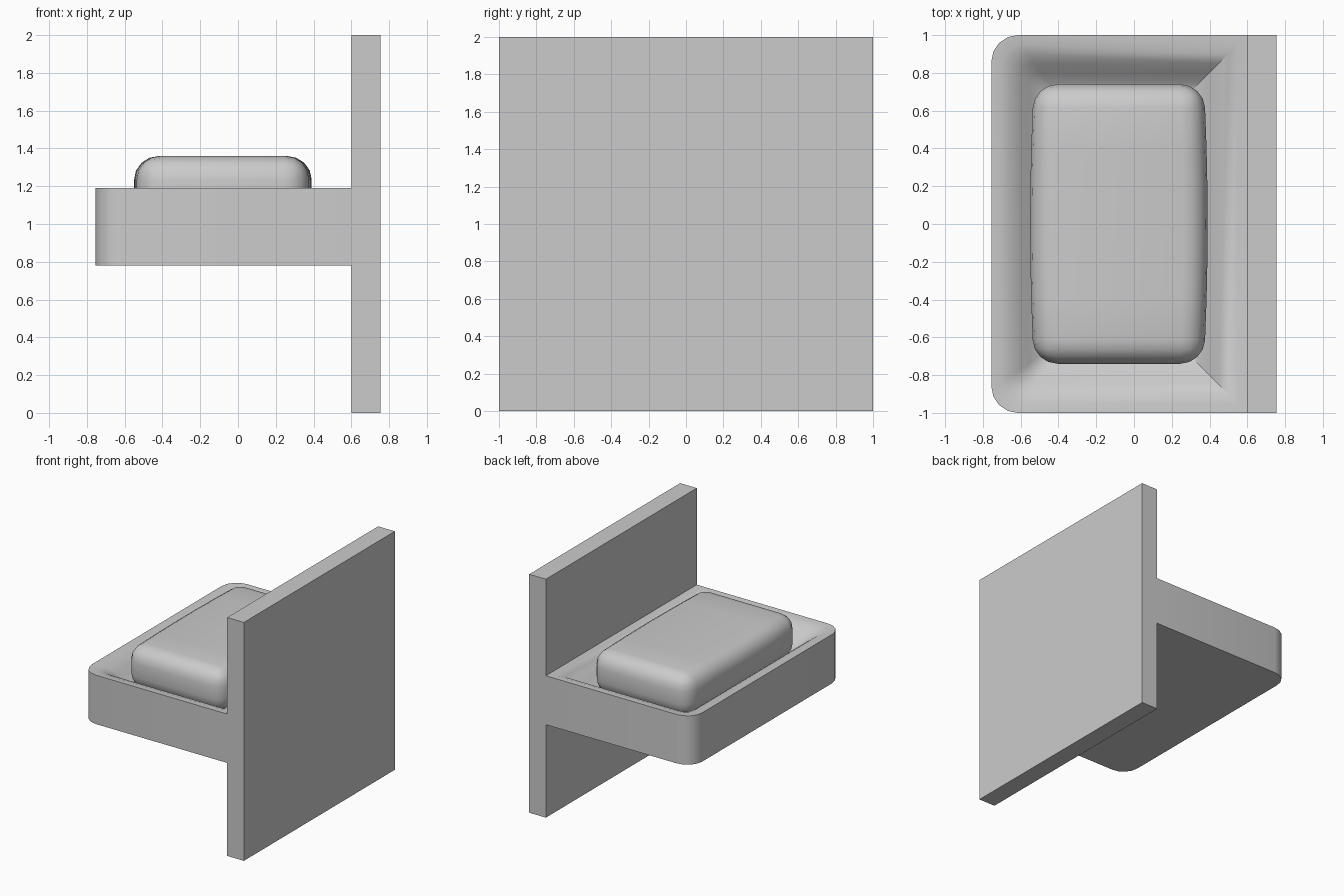
import bpy, bmesh, math

if "Cube" in bpy.data.objects:
    bpy.data.objects.remove(bpy.data.objects["Cube"])


def finish(bm, name, smooth=True):
    bmesh.ops.recalc_face_normals(bm, faces=bm.faces[:])
    mesh = bpy.data.meshes.new(name)
    bm.to_mesh(mesh)
    bm.free()
    obj = bpy.data.objects.new(name, mesh)
    bpy.context.collection.objects.link(obj)
    if smooth:
        bpy.ops.object.select_all(action='DESELECT')
        obj.select_set(True)
        bpy.context.view_layer.objects.active = obj
        bpy.ops.object.shade_smooth_by_angle(angle=math.radians(35))
    return obj


def box(x0, x1, y0, y1, z0, z1):
    bm = bmesh.new()
    bmesh.ops.create_cube(bm, size=1)
    for v in bm.verts:
        v.co.x = (x0 + x1) / 2 + v.co.x * (x1 - x0)
        v.co.y = (y0 + y1) / 2 + v.co.y * (y1 - y0)
        v.co.z = (z0 + z1) / 2 + v.co.z * (z1 - z0)
    return bm


# Wall plate
finish(box(0.60, 0.755, -1, 1, 0, 2), "wall_plate", smooth=False)


# Tray: rounded outer corners, with a scooped dish in the top
def tray_ring(bm, inset, z, segs=4):
    r = max(0.14 - inset * 0.4, 0.05)
    x0, x1, y1 = -0.755 + inset, 0.60 - inset, 1 - inset
    pts = [(x1, -y1)]
    for sy in (-1, 1):
        arc = [(x0 + r - r * math.sin(a), sy * (y1 - r + r * math.cos(a)))
               for a in (math.pi / 2 * i / segs for i in range(segs + 1))]
        pts += arc if sy < 0 else arc[::-1]
    pts.append((x1, y1))
    return [bm.verts.new((x, y, z)) for x, y in pts]


bm = bmesh.new()
dish = [(0, 0.78), (0, 1.19), (0.05, 1.187), (0.10, 1.17), (0.15, 1.135),
        (0.20, 1.09), (0.25, 1.05), (0.31, 1.02), (0.38, 1.01)]
rings = [tray_ring(bm, d, z) for d, z in dish]
for lo, hi in zip(rings, rings[1:]):
    n = len(lo)
    for i in range(n):
        j = (i + 1) % n
        bm.faces.new((lo[i], lo[j], hi[j], hi[i]))
bm.faces.new(rings[0][::-1])
bm.faces.new(rings[-1])
finish(bm, "tray")

# Soap bar: rounded block whose long sides bulge slightly
CX, CZ, HY, HZ = -0.08, 1.18, 0.74, 0.18
bm = box(CX - 0.45, CX + 0.45, -HY, HY, CZ - HZ, CZ + HZ)
bmesh.ops.bevel(bm, geom=bm.edges[:], offset=0.125, segments=4,
                profile=0.5, affect='EDGES')
for y in (-0.4, -0.2, 0, 0.2, 0.4):
    bmesh.ops.bisect_plane(bm, geom=bm.verts[:] + bm.edges[:] + bm.faces[:],
                           plane_co=(0, y, 0), plane_no=(0, 1, 0))
for v in bm.verts:
    v.co.x += (v.co.x - CX) / 0.45 * 0.02 * (1 - (v.co.y / HY) ** 2)
finish(bm, "soap_bar")
